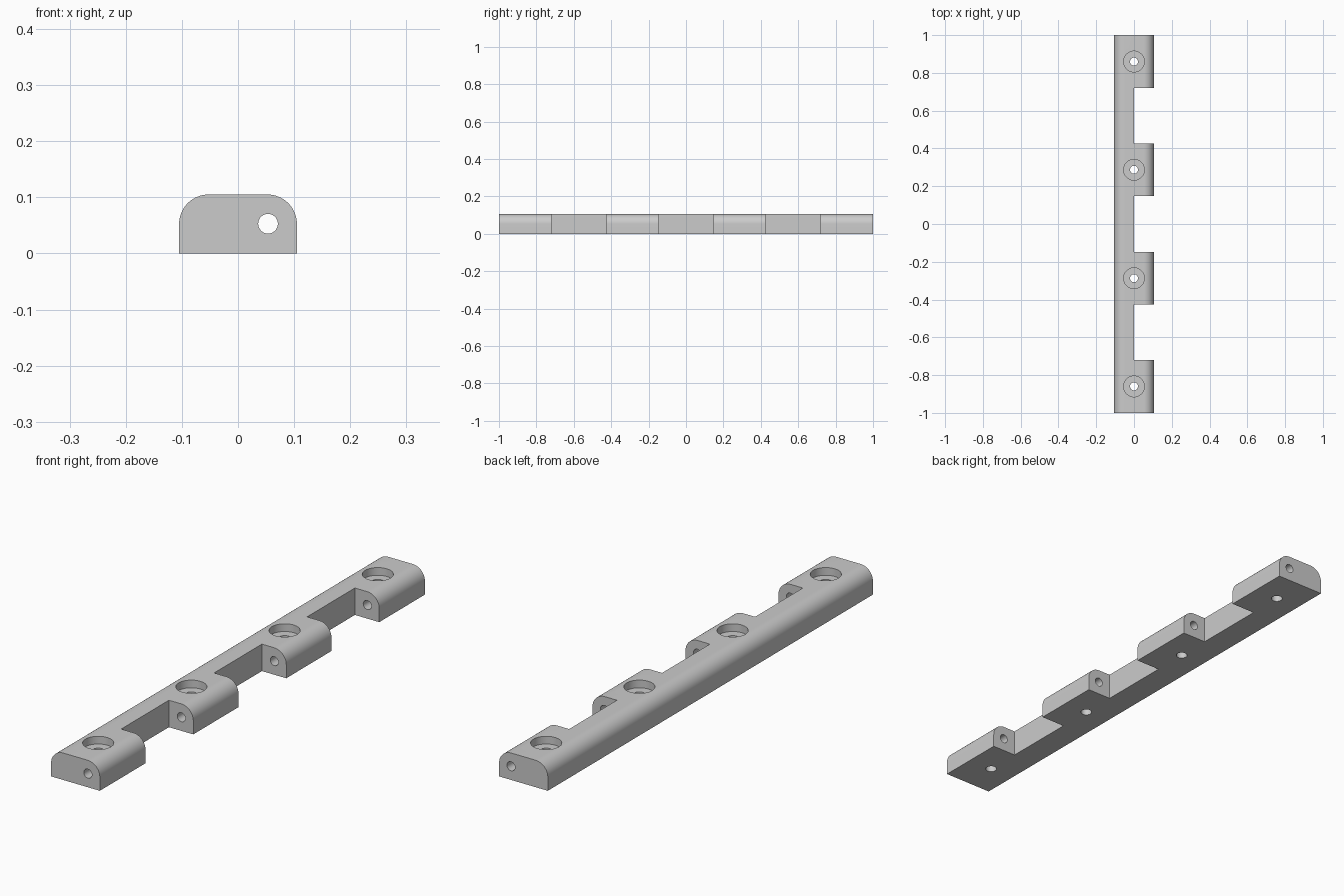
import bpy, bmesh, math
from mathutils import Matrix

cube = bpy.data.objects.get("Cube")
if cube:
    bpy.data.objects.remove(cube, do_unlink=True)

HALF_W, HEIGHT, FILLET = 0.105, 0.105, 0.0525
STEPS = 16

grey = bpy.data.materials.new("plain grey")
grey.use_nodes = True
colour = (0.6, 0.6, 0.6, 1)
grey.diffuse_color = colour
grey.node_tree.nodes["Principled BSDF"].inputs["Base Color"].default_value = colour


def add_object(name, bm):
    bmesh.ops.recalc_face_normals(bm, faces=bm.faces)
    mesh = bpy.data.meshes.new(name)
    bm.to_mesh(mesh)
    bm.free()
    mesh.materials.append(grey)
    obj = bpy.data.objects.new(name, mesh)
    bpy.context.collection.objects.link(obj)
    return obj


def cylinder(name, radius, length, centre, turn=0):
    bm = bmesh.new()
    matrix = Matrix.Translation(centre) @ Matrix.Rotation(turn, 4, 'X')
    bmesh.ops.create_cone(bm, cap_ends=True, segments=48, radius1=radius,
                          radius2=radius, depth=length, matrix=matrix)
    return add_object(name, bm)


def box(name, size, centre):
    bm = bmesh.new()
    matrix = Matrix.Translation(centre) @ Matrix.Diagonal((*size, 1))
    bmesh.ops.create_cube(bm, size=1, matrix=matrix)
    return add_object(name, bm)


# Bar: rounded-top profile extruded along y
profile = [(-HALF_W, 0), (HALF_W, 0)]
for side, start in ((1, 0), (-1, math.pi / 2)):
    for i in range(STEPS + 1):
        a = start + math.pi / 2 * i / STEPS
        profile.append((side * (HALF_W - FILLET) + FILLET * math.cos(a),
                        HEIGHT - FILLET + FILLET * math.sin(a)))
bm = bmesh.new()
end = bm.faces.new([bm.verts.new((x, -1, z)) for x, z in profile])
ext = bmesh.ops.extrude_face_region(bm, geom=[end])
bmesh.ops.translate(bm, vec=(0, 2, 0),
                    verts=[v for v in ext["geom"] if isinstance(v, bmesh.types.BMVert)])
bar = add_object("hinge_bar", bm)

# Cutters: three notches, pin bore, four counterbored screw holes
cutters = [box("notch_cutter", (0.3, 0.294, 0.4), (0.15, y, 0.05))
           for y in (-0.572, 0, 0.572)]
cutters.append(cylinder("pin_cutter", 0.0175, 2.4, (0.0535, 0, 0.053), math.pi / 2))
for y in (-0.86, -0.287, 0.287, 0.86):
    cutters.append(cylinder("screw_cutter", 0.021, 0.4, (0, y, 0.05)))
    cutters.append(cylinder("counterbore_cutter", 0.055, 0.1, (0, y, 0.125)))

bpy.context.view_layer.objects.active = bar
for cutter in cutters:
    cutter.hide_render = True
    mod = bar.modifiers.new("cut", 'BOOLEAN')
    mod.operation = 'DIFFERENCE'
    mod.solver = 'EXACT'
    mod.object = cutter
    bpy.ops.object.modifier_apply(modifier=mod.name)
    bpy.data.objects.remove(cutter, do_unlink=True)

# Smooth rounded surfaces, sharp corners
bpy.ops.object.select_all(action='DESELECT')
bar.select_set(True)
bpy.ops.object.shade_smooth_by_angle(angle=math.radians(30))
